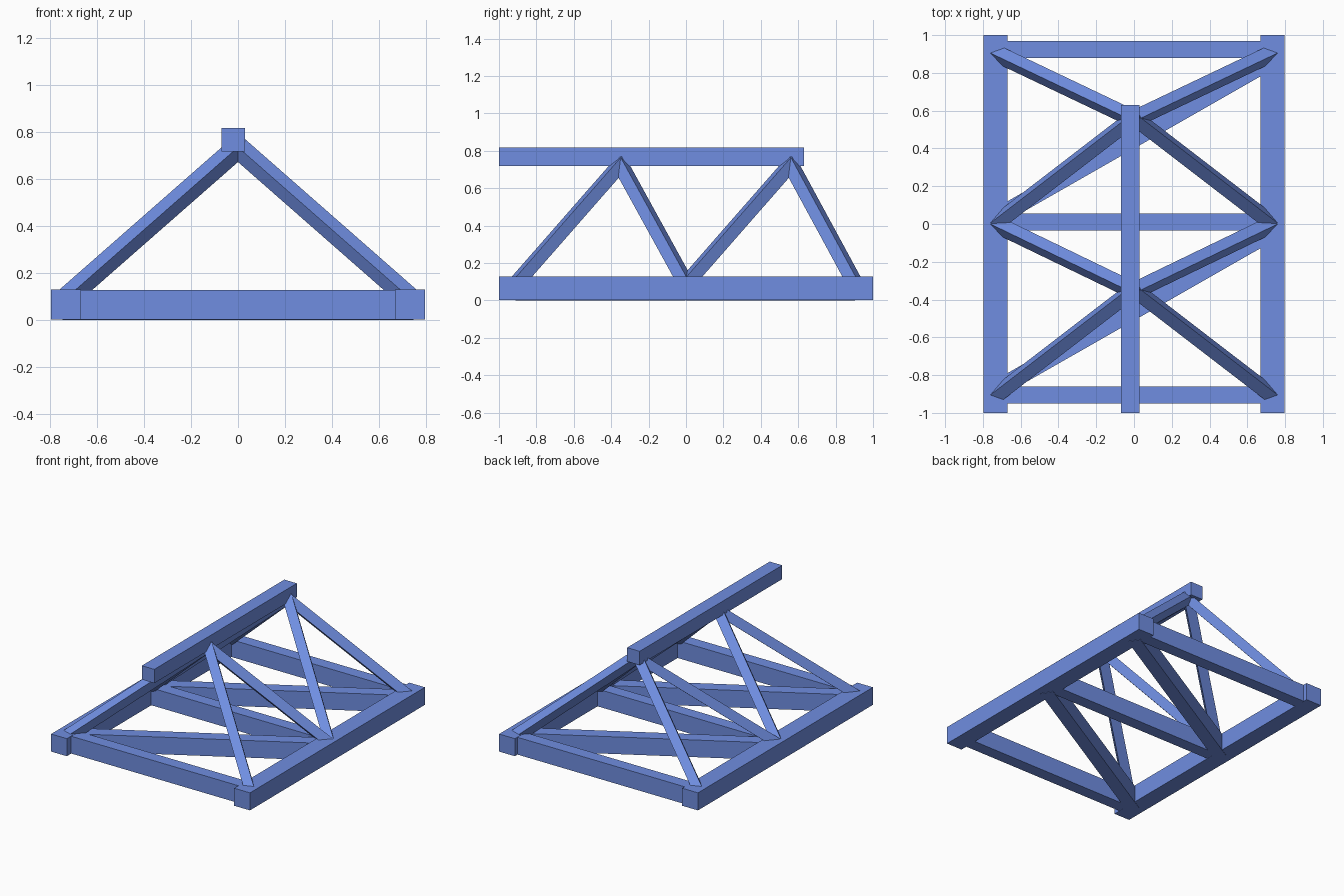
import bpy
from mathutils import Vector, Matrix

if "Cube" in bpy.data.objects:
    bpy.data.objects.remove(bpy.data.objects["Cube"])


def beam(name, a, b, w, h, side):
    """Rectangular bar from a to b; w is measured along 'side', h across it."""
    a, b = Vector(a), Vector(b)
    d = (b - a).normalized()
    s = Vector(side)
    s = (s - d * s.dot(d)).normalized()
    t = d.cross(s)
    bpy.ops.mesh.primitive_cube_add(size=1)
    ob = bpy.context.object
    ob.name = ob.data.name = name
    rot = Matrix((s, t, d)).transposed().to_4x4()
    scale = Matrix.Diagonal((w, h, (b - a).length, 1))
    ob.data.transform(Matrix.Translation((a + b) / 2) @ rot @ scale)
    ob.data.materials.append(blue)
    return ob


blue = bpy.data.materials.new("blue_paint")
blue.diffuse_color = (0.16, 0.27, 0.75, 1)
blue.use_nodes = True
blue.node_tree.nodes["Principled BSDF"].inputs["Base Color"].default_value = blue.diffuse_color
X = (1, 0, 0)

# Lower side chords and the ridge chord, which overhangs at the front
for name, x in (("left", -0.733), ("right", 0.733)):
    beam(name + "_bottom_chord", (x, -1, 0.066), (x, 1, 0.066), 0.126, 0.127, X)
beam("top_chord", (-0.02, -1, 0.768), (-0.02, 0.63, 0.768), 0.10, 0.10, X)

# Floor cross members
for y in (-0.905, 0.01, 0.925):
    beam("cross_member", (-0.73, y, 0.0655), (0.73, y, 0.0655), 0.09, 0.125, (0, 1, 0))

# Floor diagonals, one per bay
for y in (-0.873, 0.037):
    beam("floor_diagonal", (-0.725, y, 0.062), (0.725, y + 0.828, 0.062),
         0.09, 0.124, (-0.57, 1, 0))

# Sloping web struts: (bottom y, top y), mirrored left and right
for y0, y1 in ((-0.91, -0.345), (0, -0.355), (0, 0.565), (0.905, 0.555)):
    for sx in (-1, 1):
        sy = 1 if y0 > y1 else -1
        a = Vector((sx * 0.735, y0, 0.09))
        b = Vector((0, y1, 0.735))
        # roll so the upper face meets the chord top along this direction
        beam("web_strut", a, b, 0.066, 0.066, (b - a).cross(Vector((-sx * 0.07, sy * 0.025, 0))))
